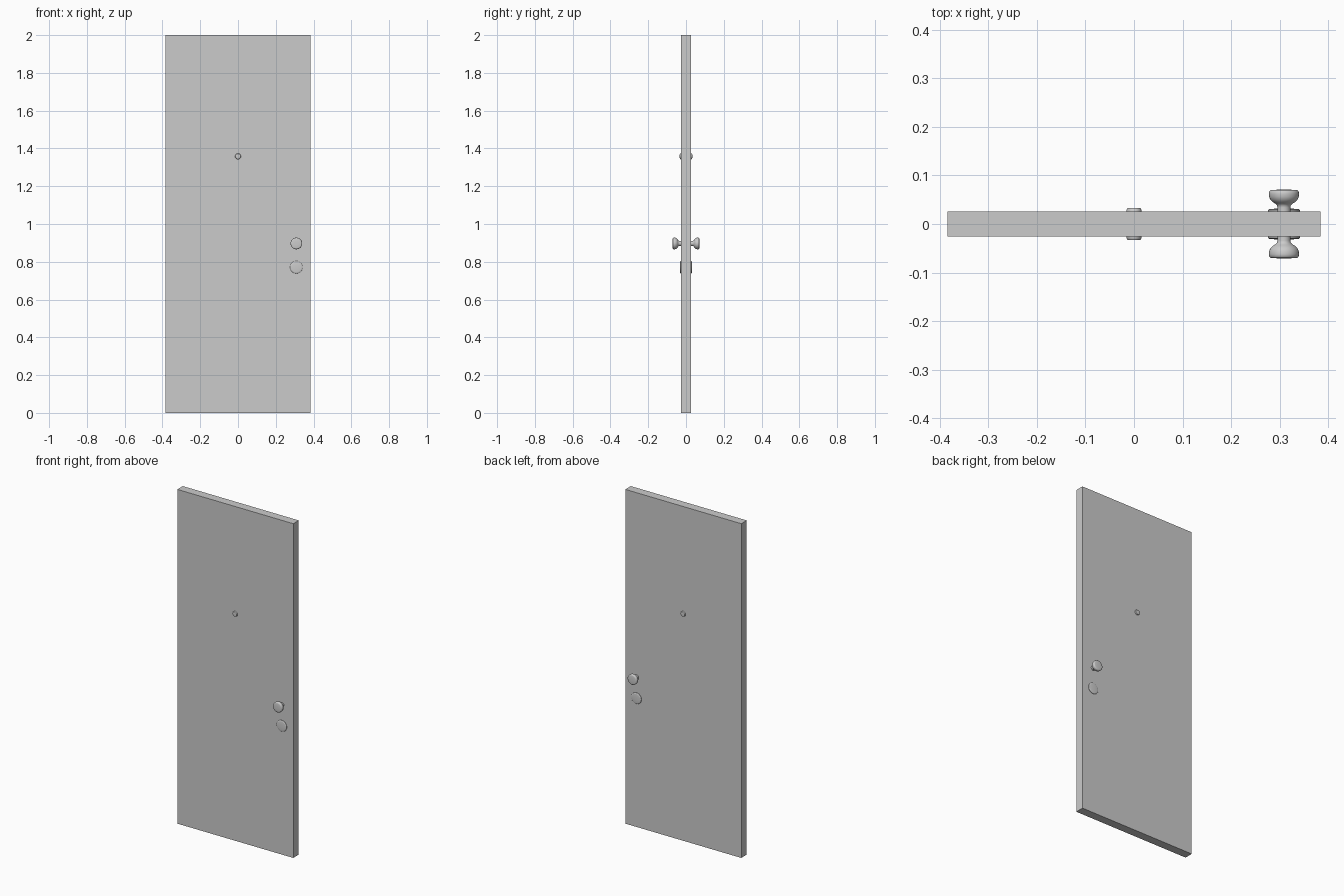
import bpy, bmesh, math
from mathutils import Matrix

if "Cube" in bpy.data.objects:
    bpy.data.objects.remove(bpy.data.objects["Cube"])

HALF = 0.0258  # half of the slab thickness


def add_object(name, bm):
    mesh = bpy.data.meshes.new(name)
    bmesh.ops.recalc_face_normals(bm, faces=bm.faces)
    bm.to_mesh(mesh)
    bm.free()
    ob = bpy.data.objects.new(name, mesh)
    bpy.context.collection.objects.link(ob)
    return ob


def lathe(name, x, z, side, profile, segs=32):
    """Spin (radius, depth) points around the y axis; side is -1 front, 1 back."""
    bm = bmesh.new()
    rings = []
    for r, d in profile:
        rings.append([bm.verts.new((x + r * math.cos(a), side * d, z + r * math.sin(a)))
                      for a in (2 * math.pi * i / segs for i in range(segs))])
    for a, b in zip(rings, rings[1:]):
        for i in range(segs):
            j = (i + 1) % segs
            bm.faces.new((a[i], a[j], b[j], b[i]))
    bm.faces.new(rings[0])
    bm.faces.new(rings[-1])
    ob = add_object(name, bm)
    bpy.ops.object.select_all(action='DESELECT')
    ob.select_set(True)
    bpy.context.view_layer.objects.active = ob
    bpy.ops.object.shade_smooth_by_angle(angle=math.radians(40))
    return ob


# door slab
bm = bmesh.new()
bmesh.ops.create_cube(bm, size=1, matrix=Matrix.Translation((0, 0, 1))
                      @ Matrix.Diagonal((0.768, 2 * HALF, 2, 1)))
add_object("door_slab", bm)

# hardware profiles: radius, distance from the door's middle plane
knob = [(0.0135, 0.024), (0.0135, 0.034), (0.014, 0.038), (0.017, 0.0415),
        (0.023, 0.045), (0.028, 0.050), (0.0305, 0.056), (0.031, 0.062),
        (0.0305, 0.067), (0.028, 0.0695), (0.024, 0.0705), (0.006, 0.0707)]
lock = [(0.033, 0.024), (0.033, 0.0285), (0.031, 0.0305), (0.026, 0.0313), (0.006, 0.0318)]
peephole = [(0.0155, 0.024), (0.0155, 0.029), (0.0135, 0.0325), (0.011, 0.033), (0.004, 0.0333)]

# knobs, locks and peepholes on both faces
for side, label in ((-1, "front"), (1, "back")):
    lathe("door_knob_" + label, 0.309, 0.897, side, knob)
    lathe("lock_plate_" + label, 0.309, 0.771, side, lock)
    lathe("peephole_" + label, 0, 1.358, side, peephole)
